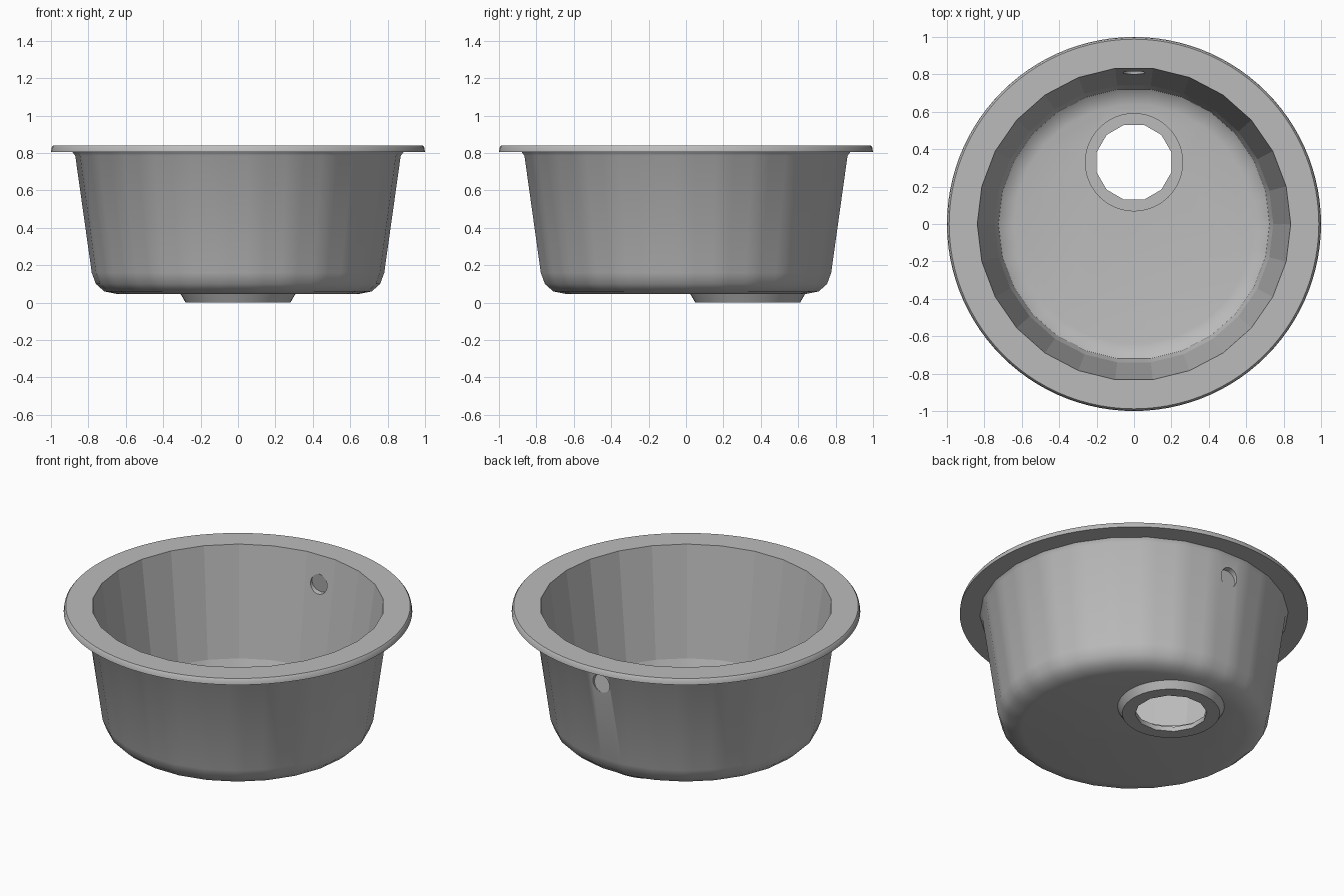
import bpy, bmesh, math
from mathutils import Matrix

cube = bpy.data.objects.get("Cube")
if cube:
    bpy.data.objects.remove(cube)

STEPS, SIDES = 104, 26
GREY = (0.5, 0.5, 0.5, 1)

steel = bpy.data.materials.new("brushed grey steel")
steel.diffuse_color = GREY
steel.use_nodes = True
steel.node_tree.nodes["Principled BSDF"].inputs["Base Color"].default_value = GREY


def make_object(name, bm):
    bmesh.ops.recalc_face_normals(bm, faces=bm.faces)
    mesh = bpy.data.meshes.new(name)
    bm.to_mesh(mesh)
    bm.free()
    mesh.materials.append(steel)
    ob = bpy.data.objects.new(name, mesh)
    bpy.context.collection.objects.link(ob)
    return ob


def ring(bm, r, z, faceted):
    """Ring of vertices, round or following a 26-sided polygon."""
    verts = []
    for i in range(STEPS):
        a = math.tau * i / STEPS
        local = a % (math.tau / SIDES) - math.pi / SIDES
        k = math.cos(math.pi / SIDES) / math.cos(local) if faceted else 1
        verts.append(bm.verts.new((r * k * math.cos(a), r * k * math.sin(a), z)))
    return verts


def cone(name, r_low, r_high, z_low, z_high, sides, turn=0):
    """Drain-centred round part."""
    bm = bmesh.new()
    bmesh.ops.create_cone(bm, cap_ends=True, segments=sides, radius1=r_low,
                          radius2=r_high, depth=z_high - z_low)
    bmesh.ops.transform(bm, verts=bm.verts, matrix=Matrix.Translation(
        (0, 0.33, (z_low + z_high) / 2)) @ Matrix.Rotation(turn, 4, "Z"))
    return make_object(name, bm)


def disc(name, r, y, depth):
    """Round part facing the back wall."""
    bm = bmesh.new()
    bmesh.ops.create_cone(bm, cap_ends=True, segments=24, radius1=r, radius2=r, depth=depth)
    bmesh.ops.transform(bm, verts=bm.verts, matrix=Matrix.Translation(
        (0, y, 0.67)) @ Matrix.Rotation(math.pi / 2 + 0.13, 4, "X"))
    return make_object(name, bm)


def combine(target, tool, operation):
    mod = target.modifiers.new(operation, "BOOLEAN")
    mod.operation = operation
    mod.solver = "EXACT"
    mod.object = tool
    bpy.context.view_layer.objects.active = target
    bpy.ops.object.modifier_apply(modifier=mod.name)
    bpy.data.objects.remove(tool)


# Bowl: closed section from the inner floor, over the flange, to the underside
profile = [
    (0.64, 0.070, True), (0.69, 0.080, True), (0.725, 0.105, True),
    (0.745, 0.160, True), (0.838, 0.840, True),
    (0.988, 0.840, False), (0.996, 0.830, False), (1.0, 0.805, False),
    (0.885, 0.805, True), (0.870, 0.785, True), (0.782, 0.160, True),
    (0.760, 0.100, True), (0.715, 0.060, True), (0.64, 0.045, True),
]
bm = bmesh.new()
rings = [ring(bm, *p) for p in profile]
for low, high in zip(rings, rings[1:]):
    for i in range(STEPS):
        j = (i + 1) % STEPS
        bm.faces.new((low[i], low[j], high[j], high[i]))
bm.faces.new(rings[0])
bm.faces.new(rings[-1])
bowl = make_object("sink_bowl", bm)

# Drain: boss under the floor, recess and twelve-sided outlet
combine(bowl, cone("drain_boss", 0.28, 0.315, 0, 0.06, 48), "UNION")
combine(bowl, cone("drain_recess", 0.26, 0.26, 0.03, 0.2, 48), "DIFFERENCE")
combine(bowl, cone("drain_outlet", 0.207, 0.207, -0.1, 0.2, 12, math.pi / 12), "DIFFERENCE")

# Overflow: opening in the back wall with a thin plate set in it
combine(bowl, disc("overflow_opening", 0.058, 0.83, 0.2), "DIFFERENCE")
plate = disc("overflow_plate", 0.0585, 0.827, 0.009)

for ob in (bowl, plate):
    bpy.ops.object.select_all(action="DESELECT")
    ob.select_set(True)
    bpy.context.view_layer.objects.active = ob
    bpy.ops.object.shade_smooth_by_angle(angle=math.radians(32))

# The inner wall keeps its flat facets
for face in bowl.data.polygons:
    c, n = face.center, face.normal
    if c.xy.length > 0.74 and n.xy.dot(c.xy) < -0.5 and abs(n.z) < 0.3:
        face.use_smooth = False
